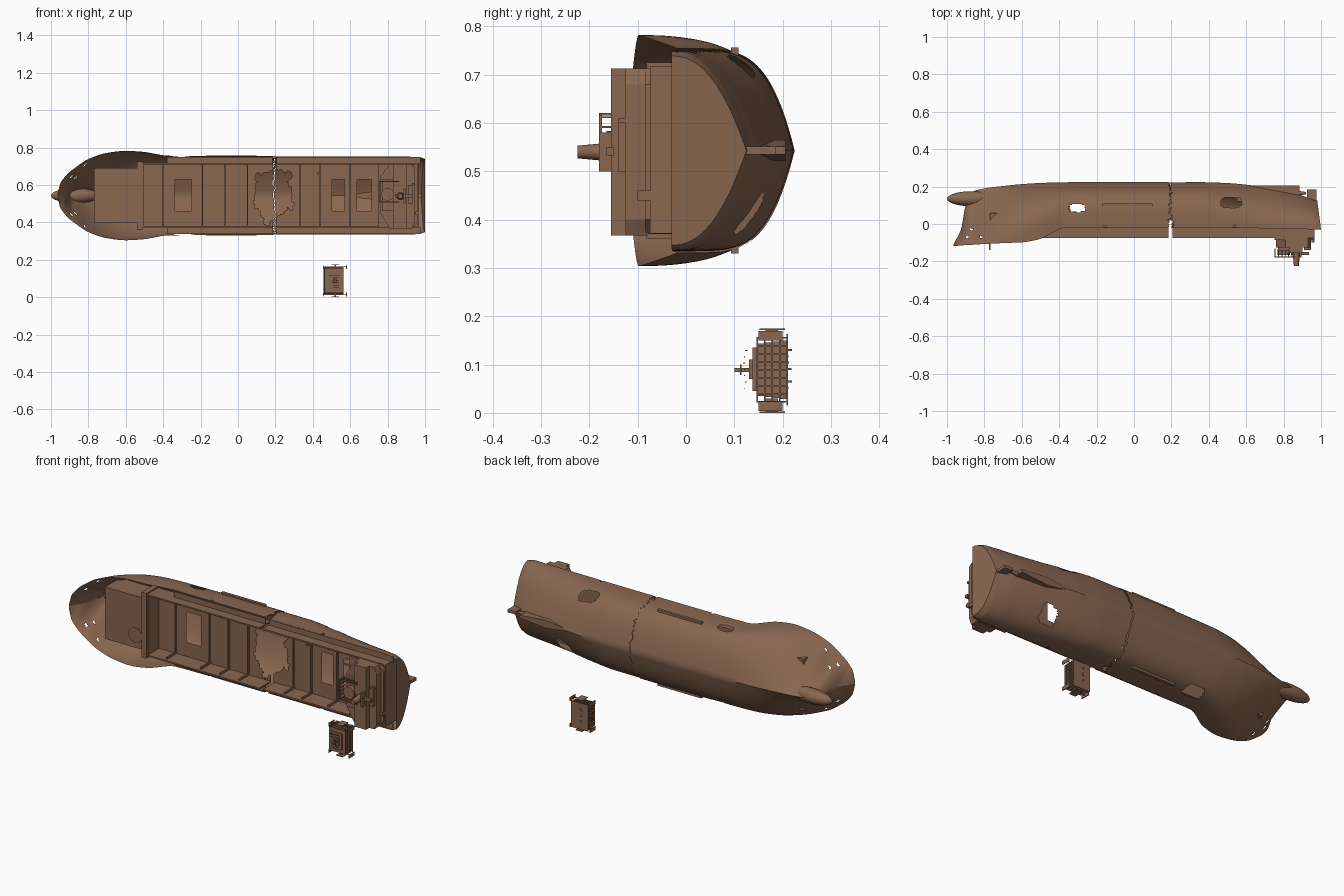
import bpy, bmesh, math, random
from mathutils import Vector

if "Cube" in bpy.data.objects:
    bpy.data.objects.remove(bpy.data.objects["Cube"])

random.seed(4)
ZC = 0.543          # hull centreline height (the ship lies on its side, deck towards -y)
rust = bpy.data.materials.new("rust_brown")
rust.diffuse_color = (0.25, 0.135, 0.082, 1)
rust.use_nodes = True
rust.node_tree.nodes["Principled BSDF"].inputs["Base Color"].default_value = rust.diffuse_color


def finish(name, bm, smooth=False):
    me = bpy.data.meshes.new(name)
    bm.to_mesh(me)
    bm.free()
    ob = bpy.data.objects.new(name, me)
    bpy.context.collection.objects.link(ob)
    me.materials.append(rust)
    if smooth:
        bpy.ops.object.select_all(action='DESELECT')
        ob.select_set(True)
        bpy.context.view_layer.objects.active = ob
        bpy.ops.object.shade_smooth_by_angle(angle=math.radians(35))
    return ob


def add_box(bm, x0, x1, y0, y1, z0, z1):
    r = bmesh.ops.create_cube(bm, size=1)
    for v in r["verts"]:
        v.co = Vector((x0 + (v.co.x + .5) * (x1 - x0), y0 + (v.co.y + .5) * (y1 - y0),
                       z0 + (v.co.z + .5) * (z1 - z0)))


def boxes(name, items):
    bm = bmesh.new()
    for b in items:
        add_box(bm, *b)
    return finish(name, bm)


def prism(name, pts, y0, y1):
    bm = bmesh.new()
    f = bm.faces.new([bm.verts.new((x, y0, z)) for x, z in pts])
    r = bmesh.ops.extrude_face_region(bm, geom=[f])
    for v in r["geom"]:
        if isinstance(v, bmesh.types.BMVert):
            v.co.y = y1
    bmesh.ops.recalc_face_normals(bm, faces=bm.faces)
    return finish(name, bm)


def cone(name, loc, r1, r2, depth, axis, n=16):
    bm = bmesh.new()
    bmesh.ops.create_cone(bm, cap_ends=True, segments=n, radius1=r1, radius2=r2, depth=depth)
    rot = Vector((0, 0, 1)).rotation_difference(Vector(axis))
    for v in bm.verts:
        v.co = rot @ v.co + Vector(loc)
    return finish(name, bm, True)


# Hull stations: x, rail y, half width, keel y, fullness
ST = [(-.965, -.118, .004, -.110, 1.0), (-.95, -.117, .065, -.08, 1.0), (-.925, -.115, .1, -.03, 1.0),
      (-.905, -.113, .122, .08, .8), (-.88, -.112, .142, .165, .8), (-.8, -.107, .195, .19, 1.2),
      (-.7, -.102, .228, .203, 2.0), (-.6, -.098, .239, .213, 2.9), (-.51, -.082, .234, .219, 3.7),
      (-.37, -.022, .213, .223, 4.4), (-.15, -.02, .211, .225, 4.7), (.35, -.02, .211, .225, 4.6),
      (.5, -.021, .211, .22, 3.7), (.68, -.022, .211, .2, 2.7), (.85, -.025, .211, .165, 2.4),
      (.96, -.029, .209, .135, 2.4), (1.0, -.03, .198, .125, 2.3)]


def station(x):
    """Monotone cubic interpolation between hull stations."""
    i = max(k for k in range(len(ST) - 1) if ST[k][0] <= x + 1e-9)
    a, b = ST[i], ST[i + 1]
    h = b[0] - a[0]
    s = min(1, (x - a[0]) / h)
    slope = lambda k, c: (ST[k + 1][c] - ST[k][c]) / (ST[k + 1][0] - ST[k][0])
    out = []
    for c in range(1, 5):
        d = slope(i, c)
        m = []
        for e in (i - 1, i + 1):
            d2 = slope(e, c) if 0 <= e < len(ST) - 1 else d
            m.append(2 * d * d2 / (d + d2) if d * d2 > 0 else 0)
        out.append((2*s**3 - 3*s*s + 1) * a[c] + (s**3 - 2*s*s + s) * h * m[0]
                   + (3*s*s - 2*s**3) * b[c] + (s**3 - s*s) * h * m[1])
    return out


def hull_point(x, u):
    """u runs from -1 (lower rail) through 0 (keel) to 1 (upper rail)."""
    yd, w, yk, p = station(x)
    t = 1 - abs(u)
    y = yd + (yk - yd) * t
    z = w * (1 - t ** p) * (1 if u >= 0 else -1)
    rake = max(0, x - .9) / .1 * .13 * (y + .03)      # sloping transom
    return Vector((x - rake, y, ZC + z))


# Torn openings in the plating: x, y, radius x, radius y, side (z sign)
HOLES = [(-.305, .085, .042, .02, 1), (.52, .115, .055, .027, 1), (-.29, .1, .055, .035, -1),
         (.655, .13, .045, .03, -1)]
PORTS = [(-.155, -.014), (.535, -.014), (-.89, -.07), (-.82, -.07), (-.87, -.03)]

# Hull shell, broken into two halves
NX, NU = 260, 88
crack = [.195 + random.uniform(-.009, .009) for _ in range(NU + 1)]
bm = bmesh.new()
for half in (0, 1):
    n = int(NX * (.6 if half == 0 else .4))
    rows = []
    for i in range(n + 1):
        row = []
        for j in range(NU + 1):
            u = -1 + 2 * j / NU
            gap = .004 + (.02 if abs(u) > .83 else 0)
            c = crack[j] + (-gap if half == 0 else gap) / 2
            x = -.965 + (c + .965) * i / n if half == 0 else c + (1 - c) * i / n
            p = hull_point(x, u)
            if half:
                p.y -= .002 * (1 - i / n)
                p.z = ZC + (p.z - ZC) * .988
            row.append(bm.verts.new(p))
        rows.append(row)
    for i in range(n):
        for j in range(NU):
            q = [rows[i][j], rows[i + 1][j], rows[i + 1][j + 1], rows[i][j + 1]]
            m = sum((v.co for v in q), Vector()) / 4
            side = 1 if m.z > ZC else -1
            if any(s == side and ((m.x - hx) / rx) ** 4 + ((m.y - hy) / ry) ** 4 < 1
                   for hx, hy, rx, ry, s in HOLES):
                continue
            if any(math.hypot(m.x - px, m.y - py) < .007 for px, py in PORTS):
                continue
            bm.faces.new(q)
    if half:
        bm.faces.new(rows[-1])                         # transom
bmesh.ops.recalc_face_normals(bm, faces=bm.faces)
finish("hull", bm, True)

# Bulbous bow, skeg, rudder and propeller
bm = bmesh.new()
bmesh.ops.create_uvsphere(bm, u_segments=24, v_segments=16, radius=1)
for v in bm.verts:
    v.co = Vector((-.87 + v.co.x * .13, .135 + v.co.y * .04, ZC + v.co.z * .04))
finish("bow_bulb", bm, True)
prism("skeg", [(.55, ZC), (.72, ZC - .022), (.885, ZC - .008), (.885, ZC + .008), (.72, ZC + .022)], .12, .206)
boxes("rudder", [(.925, .975, .07, .185, ZC - .008, ZC + .008), (.90, .985, .06, .075, ZC - .012, ZC + .012)])
cone("propeller_hub", (.9, .165, ZC), .012, .006, .04, (1, 0, 0))

# Side strakes on both sides
boxes("side_strakes", [(-.17, .1, .093, .109, ZC + s * .205 - .008, ZC + s * .205 + .008) for s in (-1, 1)])

# Well deck with cargo openings and the torn break
OPEN = [(-.335, -.25), (.5, .57), (.64, .71)]
DY, D0, D1 = .025, .375, .713
bm = bmesh.new()
tear = [random.uniform(.78, 1.12) for _ in range(22)]
nx, nz = 196, 44
grid = [[bm.verts.new((-.51 + 1.47 * i / nx, DY, D0 + (D1 - D0) * k / nz)) for k in range(nz + 1)]
        for i in range(nx + 1)]
for i in range(nx):
    for k in range(nz):
        q = [grid[i][k], grid[i + 1][k], grid[i + 1][k + 1], grid[i][k + 1]]
        m = sum((v.co for v in q), Vector()) / 4
        if any(a < m.x < b for a, b in OPEN) and .46 < m.z < .63:
            continue
        dx, dz = (m.x - .185) / .115, (m.z - .55) / .155
        ang = int((math.atan2(dz, dx) / math.tau + .5) * 21.99)
        if math.hypot(dx, dz) < tear[ang] or abs(m.x - .195) < .007:
            continue
        bm.faces.new(q)
finish("well_deck", bm)

# Coaming walls, side decks and deck ribs
parts = []
for a, b in ((-.51, .185), (.207, .965)):
    for z in (D0, D1):
        parts.append((a, b, -.075, DY, z - .004, z + .004))
parts += [(-.514, -.506, -.075, DY, D0, D1), (.957, .965, -.075, DY, D0, D1)]
boxes("coaming", parts)
parts = []
for a, b in ((-.38, .185), (.207, .975)):
    parts += [(a, b, -.022, -.016, .338, D0), (a, b, -.022, -.016, D1, .748)]
boxes("side_decks", parts)
parts = []
for x in (-.4, -.19, -.07, .05, .33, .44, .6):
    parts.append((x - .003, x + .003, DY - .012, DY, D0, D1))
    parts += [(x - .004, x + .004, -.06, DY, z - .006, z + .006) for z in (D0 + .008, D1 - .008)]
boxes("deck_ribs", parts)

# Forecastle house, round hatch and bow post
boxes("forecastle_house", [(-.77, -.51, -.075, .06, .4, .69), (-.54, -.51, -.082, .03, .36, .725)])
cone("round_hatch", (-.58, -.077, .472), .042, .042, .008, (0, -1, 0), 24)
boxes("bow_post", [(-.776, -.768, -.138, -.06, .65, .658)])

# Stern house: tiers, wings, winch and funnel
prism("stern_house_base", [(.75, .37), (.93, .37), (.96, .4), (.96, .68), (.93, .713), (.75, .713)], -.085, .02)
prism("stern_house_tier", [(.76, .45), (.81, .367), (.93, .367), (.945, .4), (.945, .68), (.93, .713),
                           (.81, .713), (.76, .64)], -.125, -.08)
boxes("stern_house_top", [(.83, .9, -.155, -.12, .367, .713), (.77, .86, -.142, -.12, .46, .63),
                          (.91, .935, -.14, -.12, .5, .6)])
rail = [(.75, .86, -.18, -.174, .505, .511), (.75, .86, -.18, -.174, .615, .621),
        (.75, .756, -.18, -.174, .505, .62)]
rail += [(.752 + .018 * k, .757 + .018 * k, -.178, -.13, z, z + .005) for k in range(6) for z in (.506, .616)]
rail += [(.752, .757, -.178, -.13, .53 + .02 * k, .534 + .02 * k) for k in range(5)]
boxes("stern_railing", rail)
cone("winch_drum", (.8, -.15, .55), .034, .034, .03, (0, -1, 0), 20)
cone("funnel", (.868, -.183, .54), .021, .013, .084, (0, -1, 0), 12)
boxes("funnel_arms", [(.84, .935, -.165, -.15, .533, .55), (.885, .895, -.18, -.15, .5, .58)])
# Stern fittings that stand off the rail
boxes("stern_fittings", [(.93, .945, -.14, -.02, .6, .61), (.95, .965, -.1, -.02, .44, .46),
                         (.425, .437, -.01, DY, .655, .667)])

# Detached bridge house: stacked decks lying on their side
parts = []
for k in range(5):
    y = .146 + .0155 * k
    inset = .004 * (4 - k) * .5
    parts.append((.462 - .001 * k, .563, y, y + .0035, .015 + inset, .163 - inset))
    if k < 4:
        parts.append((.472, .552, y, y + .0155, .027 + inset, .152 - inset))
        for m in range(9):                              # outer pillars
            z = .022 + .0165 * m
            parts += [(x, x + .003, y, y + .0155, z, z + .003) for x in (.464, .557)]
boxes("bridge_decks", parts)
parts = [(.478, .545, .138, .148, .045, .135), (.5, .53, .13, .14, .07, .11),
         (.513, .521, .1, .132, .085, .093), (.508, .526, .112, .115, .078, .1)]
parts += [(.5, .54, .152, .205, z, z + .003) for z in (0, .172)]
parts += [(.515, .525, .165, .19, a, b) for a, b in ((0, .03), (.15, .175))]
parts += [(x, x + .004, .15, .2, z, z + .02) for x in (.454, .578) for z in (.004, .15)]
parts += [(.458, .58, .17, .174, z, z + .003) for z in (.012, .162)]
boxes("bridge_top_and_wings", parts)
parts = []
for k in range(7):                                      # broken rails and debris
    z = .05 + .013 * k
    parts.append((.475 + random.uniform(0, .06), .54, .118 + random.uniform(0, .01), .122, z, z + .002))
    parts.append((.456, .459, .14 + random.uniform(0, .06), .21, z + .004, z + .008))
    parts.append((.5, .504, .205, .216 + random.uniform(-.005, .004), z, z + .004))
boxes("bridge_debris", parts)
